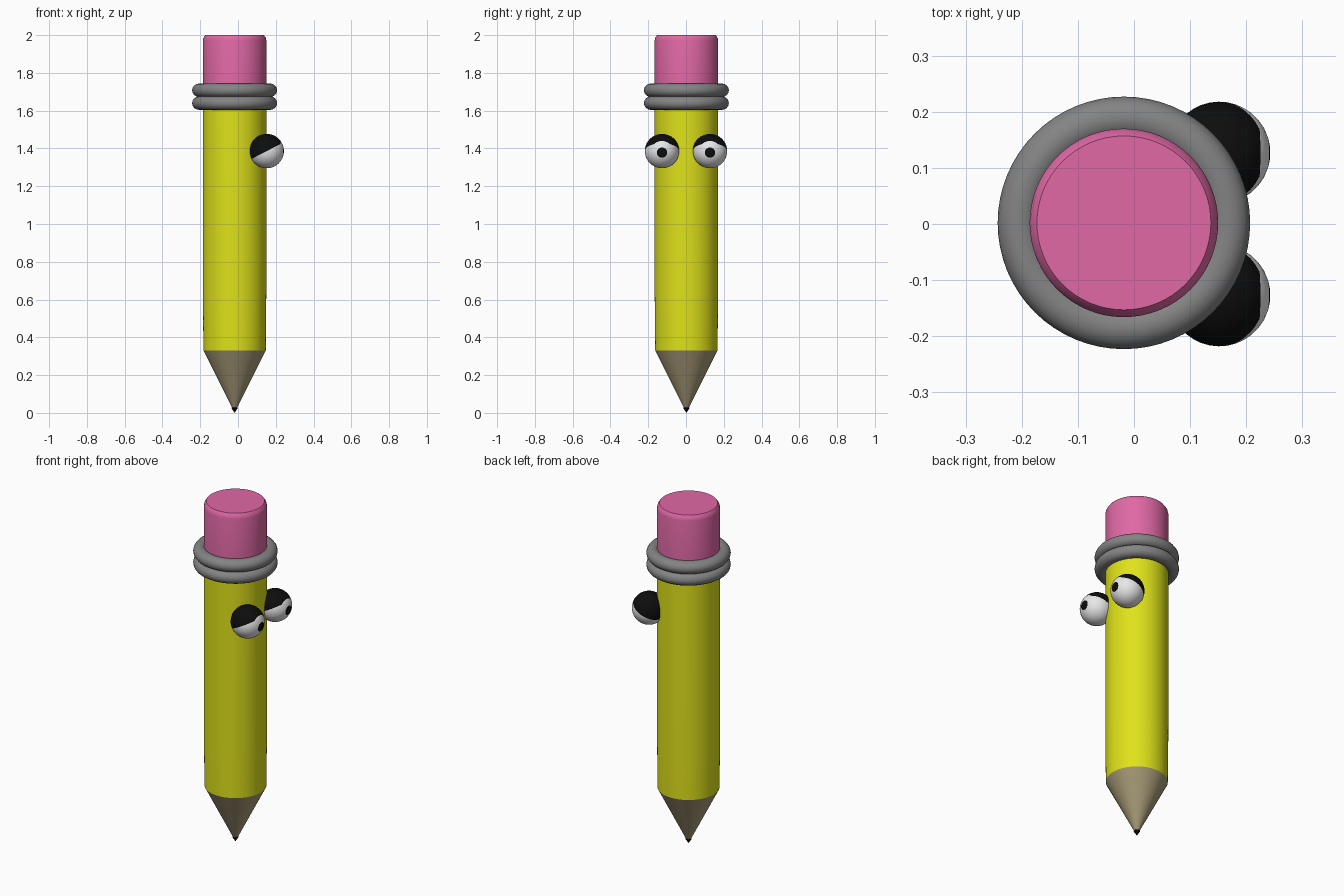
import bpy, bmesh, math
from mathutils import Vector, Matrix

if "Cube" in bpy.data.objects:
    bpy.data.objects.remove(bpy.data.objects["Cube"])

AXIS = Vector((-0.018, 0.002, 0))


def material(name, rgb):
    m = bpy.data.materials.new(name)
    m.diffuse_color = (*rgb, 1)
    m.use_nodes = True
    m.node_tree.nodes["Principled BSDF"].inputs["Base Color"].default_value = m.diffuse_color
    return m


yellow = material("yellow paint", (0.74, 0.76, 0.01))
pink = material("pink rubber", (0.75, 0.14, 0.38))
grey = material("grey metal", (0.23, 0.23, 0.23))
wood = material("bare wood", (0.38, 0.32, 0.18))
black = material("black", (0.004, 0.004, 0.004))
white = material("eye white", (0.8, 0.8, 0.8))


def spin_profile(profile, steps=64):
    """Turn (radius, height) points around z into a closed bmesh."""
    bm = bmesh.new()
    verts = [bm.verts.new((r, 0, z)) for r, z in profile]
    edges = [bm.edges.new(p) for p in zip(verts, verts[1:])]
    bmesh.ops.spin(bm, geom=verts + edges, cent=(0, 0, 0), axis=(0, 0, 1),
                   angle=math.tau, steps=steps, use_duplicate=False)
    bmesh.ops.remove_doubles(bm, verts=bm.verts, dist=1e-5)
    bmesh.ops.recalc_face_normals(bm, faces=bm.faces)
    return bm


def finish(bm, name, mats, location, angle=30):
    mesh = bpy.data.meshes.new(name)
    bm.to_mesh(mesh)
    bm.free()
    ob = bpy.data.objects.new(name, mesh)
    ob.location = location
    bpy.context.collection.objects.link(ob)
    for m in mats:
        mesh.materials.append(m)
    bpy.ops.object.select_all(action='DESELECT')
    ob.select_set(True)
    bpy.context.view_layer.objects.active = ob
    bpy.ops.object.shade_smooth_by_angle(angle=math.radians(angle))
    return ob


# Turned pencil parts, from the point upwards
parts = {
    "lead_tip": (black, [(0, 0), (0.017, 0.026), (0.013, 0.032), (0, 0.032)]),
    "wood_cone": (wood, [(0, 0.022), (0.012, 0.024), (0.165, 0.33), (0, 0.33)]),
    "barrel": (yellow, [(0, 0.33), (0.165, 0.33), (0.168, 0.65), (0.168, 1.68), (0, 1.68)]),
    "eraser": (pink, [(0, 1.67), (0.168, 1.67), (0.168, 1.972), (0.165, 1.986),
                      (0.155, 2.0), (0, 2.0)]),
}
for name, (mat, profile) in parts.items():
    finish(spin_profile(profile), name, [mat], AXIS)

# Two rounded metal bands
for name, z in (("lower_band", 1.64), ("upper_band", 1.708)):
    ring = [(0.187 + 0.038 * math.cos(a), z + 0.036 * math.sin(a))
            for a in (math.tau * i / 16 for i in range(17))]
    finish(spin_profile(ring), name, [grey], AXIS, 40)

# Eyeballs: pole faces +x, with exact circles for pupil and iris
R, PUPIL, IRIS = 0.091, 0.027, 0.06
pupil_a, iris_a = math.asin(PUPIL / R), math.asin(IRIS / R)
angles = [0, pupil_a / 2, pupil_a, (pupil_a + iris_a) / 2, iris_a]
angles += [iris_a + (math.pi - iris_a) * i / 14 for i in range(1, 15)]
gaze = Matrix.Rotation(math.radians(90 + 5), 3, 'Y')
look = gaze @ Vector((0, 0, 1))
lid_normal = Vector((-0.46, 0, 0.89)).normalized()

for name, y in (("right_eye", -0.127), ("left_eye", 0.127)):
    bm = spin_profile([(R * math.sin(a), R * math.cos(a)) for a in angles], 40)
    bmesh.ops.rotate(bm, verts=bm.verts, cent=(0, 0, 0), matrix=gaze)
    # Cut the eyelid edge across the ball
    bmesh.ops.bisect_plane(bm, geom=bm.verts[:] + bm.edges[:] + bm.faces[:],
                           plane_co=(0, 0, 0), plane_no=lid_normal)
    for f in bm.faces:
        c = f.calc_center_median()
        off = c.angle(look)
        if off < pupil_a:
            f.material_index = 1
        elif off < iris_a:
            f.material_index = 0
        else:
            f.material_index = 1 if c.dot(lid_normal) > 0 else 0
    finish(bm, name, [white, black], (0.152, y, 1.386), 60)
